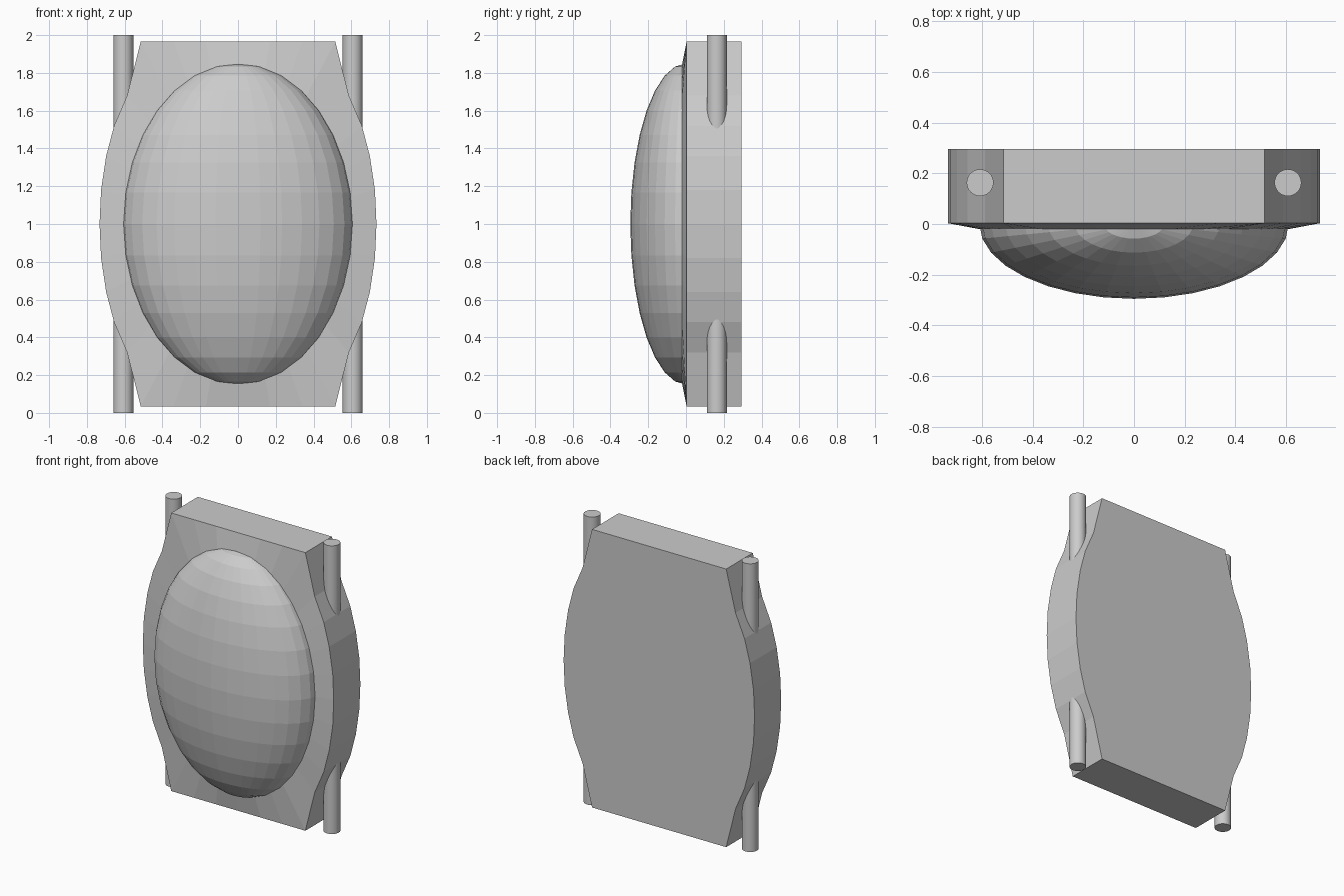
import bpy, bmesh, math
from mathutils import Matrix

old = bpy.data.objects.get("Cube")
if old:
    bpy.data.objects.remove(old, do_unlink=True)

grey = bpy.data.materials.new("light grey")
grey.use_nodes = True
colour = (0.6, 0.6, 0.6, 1)
grey.diffuse_color = colour
grey.node_tree.nodes["Principled BSDF"].inputs["Base Color"].default_value = colour


def finish(bm, name):
    bmesh.ops.recalc_face_normals(bm, faces=bm.faces)
    mesh = bpy.data.meshes.new(name)
    bm.to_mesh(mesh)
    bm.free()
    mesh.materials.append(grey)
    obj = bpy.data.objects.new(name, mesh)
    bpy.context.collection.objects.link(obj)
    return obj


MID = 1.0                                # height of the centre
RX, RY, RZ = 0.61, 0.295, 0.85           # dome radii
BACK, FRONT, LIP = 0.295, 0.003, -0.02   # depths of the case

# Case: mirrored outline, straight sides, front sloping up to the dome
quarter = [(0.733, 0), (0.725, 0.18), (0.698, 0.36), (0.656, 0.52), (0.587, 0.68),
           (0.515, 0.965), (0.34, 0.965), (0.17, 0.965), (0, 0.965)]
half = quarter + [(-x, z) for x, z in quarter[-2::-1]]
outline = half + [(x, -z) for x, z in half[-2:0:-1]]


def on_dome_rim(x, z):
    angle = math.atan2(z / RZ, x / RX)
    return RX * math.cos(angle), RZ * math.sin(angle)


rim = [on_dome_rim(x, z) for x, z in outline]
bm = bmesh.new()
rings = [[bm.verts.new((x, y, z + MID)) for x, z in points]
         for points, y in ((outline, BACK), (outline, FRONT), (rim, LIP))]
count = len(outline)
for a, b in zip(rings, rings[1:]):
    for i in range(count):
        j = (i + 1) % count
        bm.faces.new((a[i], a[j], b[j], b[i]))
bm.faces.new(rings[0])
bm.faces.new(rings[-1])
finish(bm, "case")

# Dome: front half of a faceted, stretched ball
bm = bmesh.new()
bmesh.ops.create_uvsphere(bm, u_segments=32, v_segments=16, radius=1)
bmesh.ops.scale(bm, vec=(RX, RY, RZ), verts=bm.verts)
bmesh.ops.bisect_plane(bm, geom=bm.verts[:] + bm.edges[:] + bm.faces[:],
                       plane_co=(0, 0.01, 0), plane_no=(0, 1, 0), clear_outer=True)
bmesh.ops.holes_fill(bm, edges=[e for e in bm.edges if e.is_boundary])
bmesh.ops.translate(bm, vec=(0, 0, MID), verts=bm.verts)
finish(bm, "dome")

# Pins: one rod through each side, showing above and below
for side, x in (("left", 0.607), ("right", -0.607)):
    bm = bmesh.new()
    bmesh.ops.create_cone(bm, cap_ends=True, segments=32, radius1=0.053, radius2=0.053,
                          depth=2, matrix=Matrix.Translation((x, 0.163, MID)))
    for face in bm.faces:
        face.smooth = len(face.verts) == 4
    for edge in bm.edges:
        edge.smooth = all(f.smooth for f in edge.link_faces)
    finish(bm, side + "_pin")
